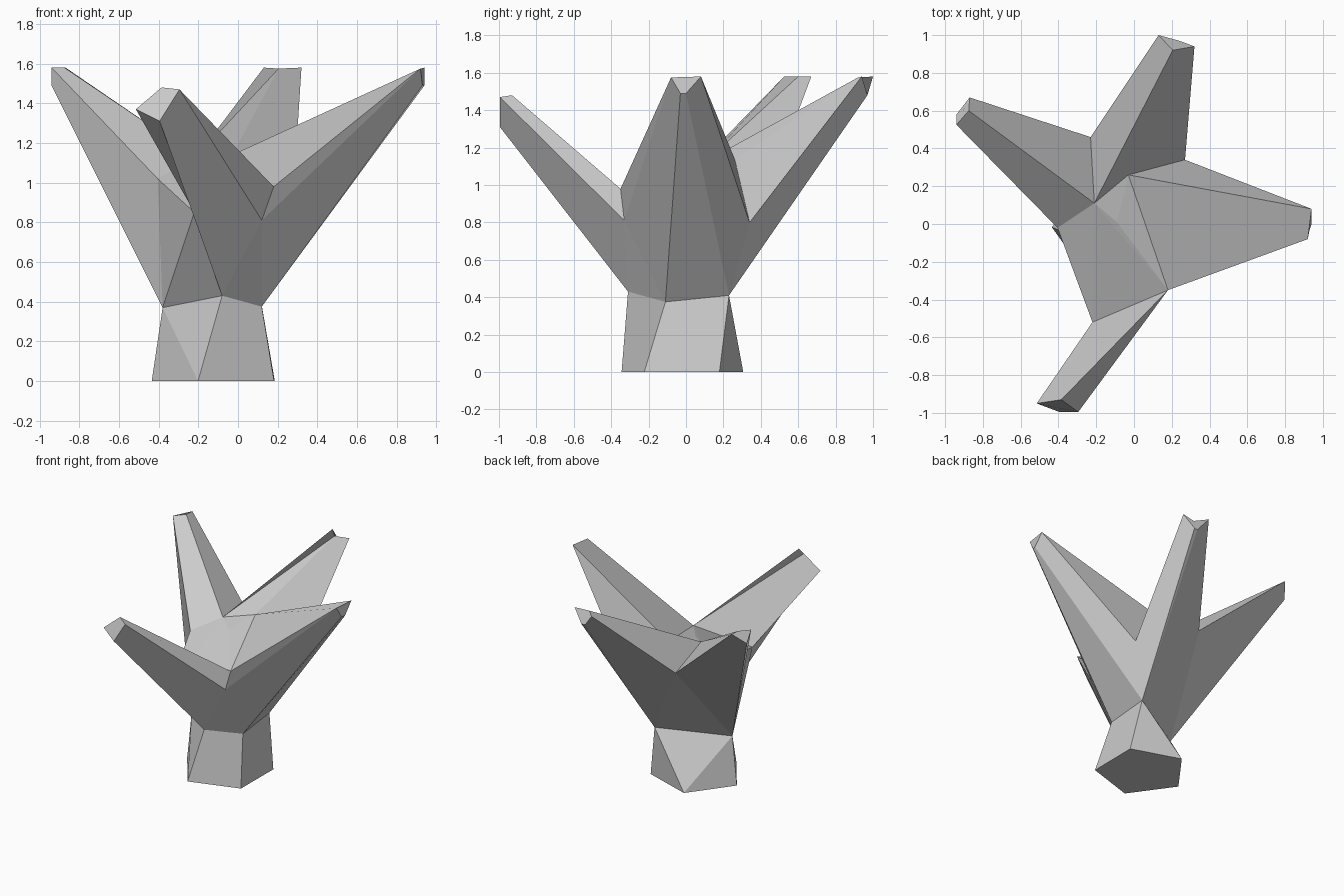
import bpy, bmesh, math

if "Cube" in bpy.data.objects:
    bpy.data.objects.remove(bpy.data.objects["Cube"])

bm = bmesh.new()
v = {}


def points(**coords):
    for name, co in coords.items():
        v[name] = bm.verts.new(co)


def faces(*rows):
    for row in rows:
        bm.faces.new([v[n] for n in row.split()])


# five-sided foot
for i in range(5):
    a = math.radians(-36.5 + 72 * i)
    points(**{f"foot{i}": (-0.093 + 0.342 * math.cos(a), -0.02 + 0.342 * math.sin(a), 0)})

# four-point neck where the limbs start
points(left=(-.38, -.04, .37), front=(-.08, -.31, .43),
       right=(.12, -.11, .375), back=(.115, .23, .41))
faces("foot0 foot1 foot2 foot3 foot4",
      "left foot3 foot4", "left foot4 front", "front foot4 foot0 right",
      "right foot0 foot1 back", "back foot1 foot2", "back foot2 left", "left foot2 foot3")

# forks between the limbs and the crown centre
points(peak=(-.21, .11, 1.13), dip=(-.09, .01, 1.10), ridge=(-.03, .26, 1.14),
       fork_fr=(.18, -.35, .98), under_fr=(.12, -.33, .81), fork_br=(.27, .34, .80),
       fork_bl=(-.23, .46, 1.02), top_l=(-.405, -.02, 1.02), fork_fl=(-.22, -.52, .85))
faces("peak dip ridge", "peak fork_fr dip", "dip fork_fr ridge",
      "peak fork_fl fork_fr", "peak top_l fork_fl",
      "left fork_fl top_l", "left front fork_fl", "front right under_fr", "back left fork_bl")

# right limb
points(a=(.94, .08, 1.58), b=(.92, -.08, 1.575), c=(.93, -.03, 1.49), d=(.94, 0, 1.49))
faces("ridge fork_fr b a", "fork_fr under_fr b", "under_fr right c b",
      "right back d c", "back fork_br a d", "fork_br ridge a", "a b c d")

# back limb
points(e=(.32, .94, 1.58), f=(.205, .92, 1.575), g=(.13, 1, 1.58),
       h=(.21, .965, 1.48), i=(.24, .97, 1.48))
faces("fork_br e f ridge", "ridge f peak", "peak f g fork_bl", "fork_bl g h back",
      "back h i", "back i e fork_br", "e i h g f")

# left limb
points(j=(-.94, .525, 1.58), k=(-.875, .60, 1.58), l=(-.87, .67, 1.58), m=(-.94, .58, 1.49))
faces("peak k j top_l", "peak fork_bl l k", "fork_bl left m l", "left top_l j m", "j k l m")

# front limb
points(p=(-.515, -.95, 1.37), q=(-.385, -.93, 1.48), r=(-.295, -.995, 1.47), s=(-.395, -.995, 1.31))
faces("fork_fr fork_fl p q", "fork_fl s p", "fork_fl front s", "front under_fr r s",
      "under_fr fork_fr q r", "p s r q")

bmesh.ops.recalc_face_normals(bm, faces=bm.faces)
mesh = bpy.data.meshes.new("branching_trunk")
bm.to_mesh(mesh)
bm.free()
bpy.context.collection.objects.link(bpy.data.objects.new("branching_trunk", mesh))
